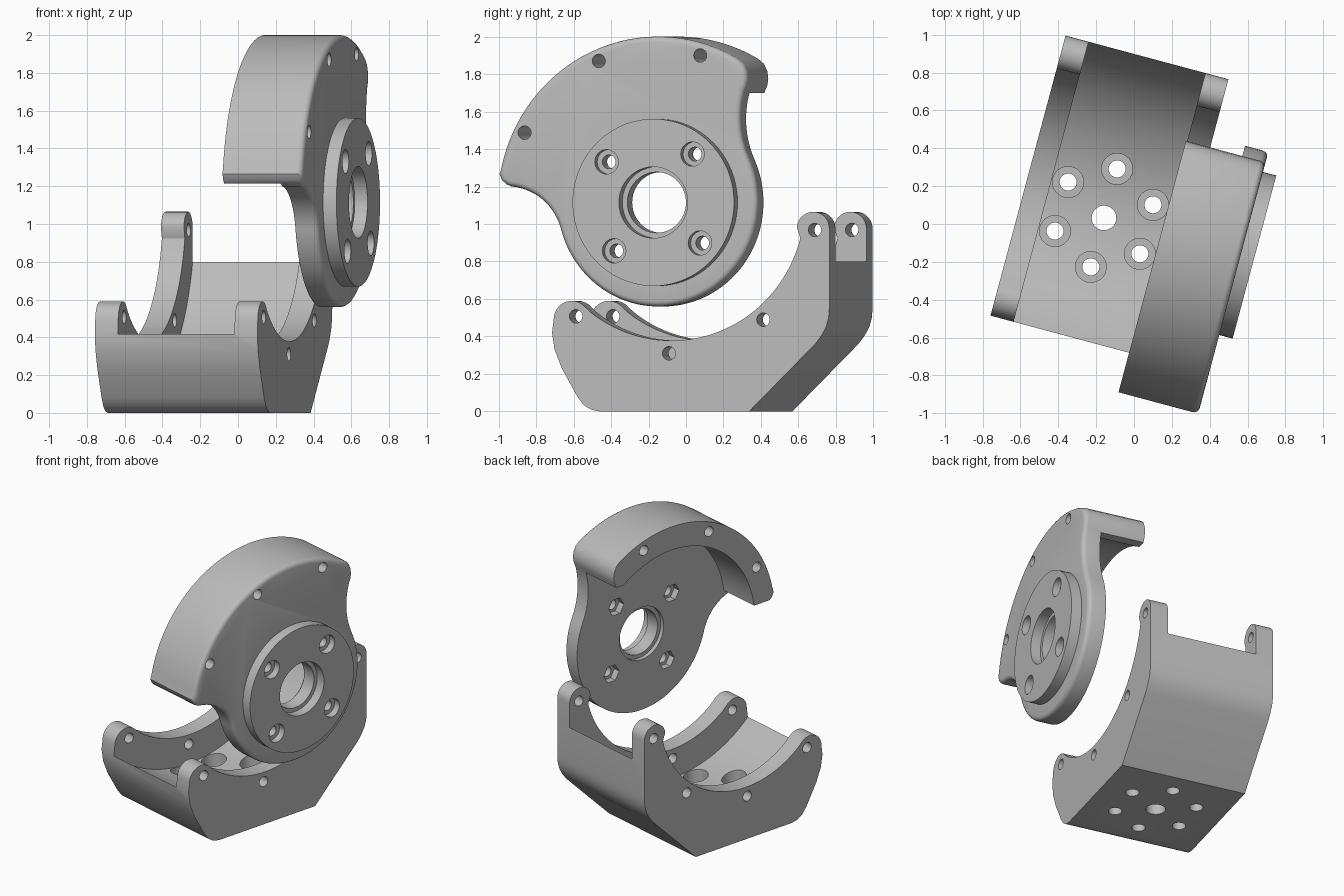
import bpy, bmesh, math
from math import cos, sin, radians

if "Cube" in bpy.data.objects:
    bpy.data.objects.remove(bpy.data.objects["Cube"], do_unlink=True)

TURN = radians(-15)      # the whole assembly is turned about z
CY, CZ = -0.004, 1.115   # shared axis of cover and cradle

grey = bpy.data.materials.new("plain_grey")
grey.use_nodes = True
grey.diffuse_color = (0.5, 0.5, 0.5, 1)
grey.node_tree.nodes["Principled BSDF"].inputs["Base Color"].default_value = (0.5, 0.5, 0.5, 1)


def arc(cy, cz, r, a0, a1, n):
    """Points on a circle in the side plane, angles in degrees."""
    angles = [radians(a0 + (a1 - a0) * i / n) for i in range(n + 1)]
    return [(cy + r * cos(a), cz + r * sin(a)) for a in angles]


def finish(bm, name):
    bmesh.ops.recalc_face_normals(bm, faces=bm.faces)
    mesh = bpy.data.meshes.new(name)
    bm.to_mesh(mesh)
    bm.free()
    mesh.materials.append(grey)
    obj = bpy.data.objects.new(name, mesh)
    bpy.context.collection.objects.link(obj)
    return obj


def prism(name, outline, x0, x1, round_edge=0):
    """Extrude a side outline along x, optionally rounding the x1 rim."""
    bm = bmesh.new()
    face = bm.faces.new([bm.verts.new((x0, y, z)) for y, z in outline])
    res = bmesh.ops.extrude_face_region(bm, geom=[face])
    top = [v for v in res["geom"] if isinstance(v, bmesh.types.BMVert)]
    bmesh.ops.translate(bm, verts=top, vec=(x1 - x0, 0, 0))
    if round_edge:
        rim = [e for e in bm.edges if all(abs(v.co.x - x1) < 1e-5 for v in e.verts)]
        bmesh.ops.bevel(bm, geom=rim, offset=round_edge, segments=4,
                        profile=0.5, affect='EDGES', clamp_overlap=True)
    return finish(bm, name)


def rod_x(y, z, r, x0, x1, n=32):
    return prism("cutter", arc(y, z, r, 0, 360 - 360 / n, n - 1), x0, x1)


def rod_z(x, y, r, z0, z1, n=32):
    bm = bmesh.new()
    bmesh.ops.create_cone(bm, cap_ends=True, segments=n, radius1=r, radius2=r, depth=z1 - z0)
    bmesh.ops.translate(bm, verts=bm.verts, vec=(x, y, (z0 + z1) / 2))
    return finish(bm, "cutter")


def boolean(obj, other, operation='DIFFERENCE'):
    mod = obj.modifiers.new("cut", 'BOOLEAN')
    mod.operation = operation
    mod.solver = 'EXACT'
    mod.object = other
    bpy.context.view_layer.objects.active = obj
    bpy.ops.object.modifier_apply(modifier=mod.name)
    bpy.data.objects.remove(other, do_unlink=True)


def polar(r, angle):
    return CY + r * cos(radians(angle)), CZ + r * sin(radians(angle))


def around(points):
    return [(CY + y, CZ + z) for y, z in points]


# Cradle: side outline with two ears joined by a round saddle
X0, X1, WALL = -0.607, 0.284, 0.126
outline = [(-0.40, 0), (0.425, 0), (0.79, 0.36), (0.825, 0.405), (0.85, 0.45),
           (0.864, 0.50), (0.868, 0.55)]
outline += arc(0.778, 0.975, 0.09, 0, 175, 14)
outline += arc(CY, CZ, 0.737, -15, -127, 48)
outline += arc(-0.555, 0.49, 0.1, 55, 180, 12)
outline += [(-0.664, 0.42), (-0.65, 0.33), (-0.61, 0.23), (-0.525, 0.08),
            (-0.49, 0.035), (-0.45, 0.01)]
cradle = prism("cradle", outline, X0, X1)

# Trough between the two cradle walls
a_back = math.degrees(math.atan2(0.80 - CZ, 0.868 + 0.024))
a_front = math.degrees(math.atan2(0.42 - CZ, -0.665 + 0.024))
trough = arc(-0.024, CZ, 0.946, a_back, a_front, 48)
trough += [(-1, 0.42), (-1, 1.5), (1, 1.5), (1, 0.80)]
boolean(cradle, prism("cutter", trough, X0 + WALL, X1 - WALL))

# Wall bolt holes
for angle in (-10.5, -51, -91, -131):
    boolean(cradle, rod_x(*polar(0.805, angle), 0.036, X0 - 0.1, X1 + 0.1, 24))

# Floor bolt circle with counterbores
mid = (X0 + X1) / 2
boolean(cradle, rod_z(mid, -0.01, 0.065, -0.1, 0.4))
for k in range(6):
    a = radians(30 + 60 * k)
    x, y = mid + 0.268 * cos(a), -0.01 + 0.268 * sin(a)
    boolean(cradle, rod_z(x, y, 0.045, -0.1, 0.4))
    boolean(cradle, rod_z(x, y, 0.082, 0.08, 0.5))

# Cover: round plate blending into a partial outer shell
P0, PLATE, P1, BOSS = 0.151, 0.46, 0.587, 0.66
outline = arc(0, 0, 0.885, 60, 168, 56)
outline += [(-0.876, 0.15), (-0.862, 0.118), (-0.838, 0.097)]
outline += arc(-0.8355, -0.224, 0.31, 85, 17, 16)
outline += arc(0, 0, 0.555, 195, 384, 72)
outline += arc(0.979, 0.445, 0.52, 203, 163, 14)
outline += [(0.494, 0.625), (0.499, 0.66), (0.494, 0.70), (0.475, 0.74)]
cover = prism("cover", around(outline), P0, P1, 0.03)

# Hollow inside the shell, open below its two ends
R_IN, Z_BACK, Z_FRONT = 0.715, 0.585, 0.10
hollow = arc(0, 0, R_IN, math.degrees(math.asin(Z_BACK / R_IN)),
             180 - math.degrees(math.asin(Z_FRONT / R_IN)), 48)
hollow += [(-1.2, Z_FRONT), (-1.2, -0.8), (1.2, -0.8), (1.2, Z_BACK)]
boolean(cover, prism("cutter", around(hollow), P0 - 0.1, PLATE))

# Raised bearing boss with stepped bore
boolean(cover, rod_x(CY, CZ, 0.446, PLATE + 0.05, BOSS, 80), 'UNION')
boolean(cover, rod_x(CY, CZ, 0.162, 0, 1, 48))
boolean(cover, rod_x(CY, CZ, 0.19, BOSS - 0.07, 1, 48))
boolean(cover, rod_x(CY, CZ, 0.19, 0, PLATE + 0.03, 48))

# Boss bolts: counterbore outside, hex pocket inside
for k in range(4):
    y, z = polar(0.337, 50 + 90 * k)
    boolean(cover, rod_x(y, z, 0.037, 0, 1, 24))
    boolean(cover, rod_x(y, z, 0.065, BOSS - 0.05, 1))
    boolean(cover, rod_x(y, z, 0.065, 0, PLATE + 0.05, 6))

# Shell bolt holes
for angle in (73, 113, 153):
    boolean(cover, rod_x(*polar(0.82, angle), 0.036, 0, 1, 24))

# Turn the assembly and shade curved faces smoothly
for obj in (cradle, cover):
    obj.rotation_euler.z = TURN
    bpy.ops.object.select_all(action='DESELECT')
    obj.select_set(True)
    bpy.context.view_layer.objects.active = obj
    bpy.ops.object.shade_smooth_by_angle(angle=radians(30))
